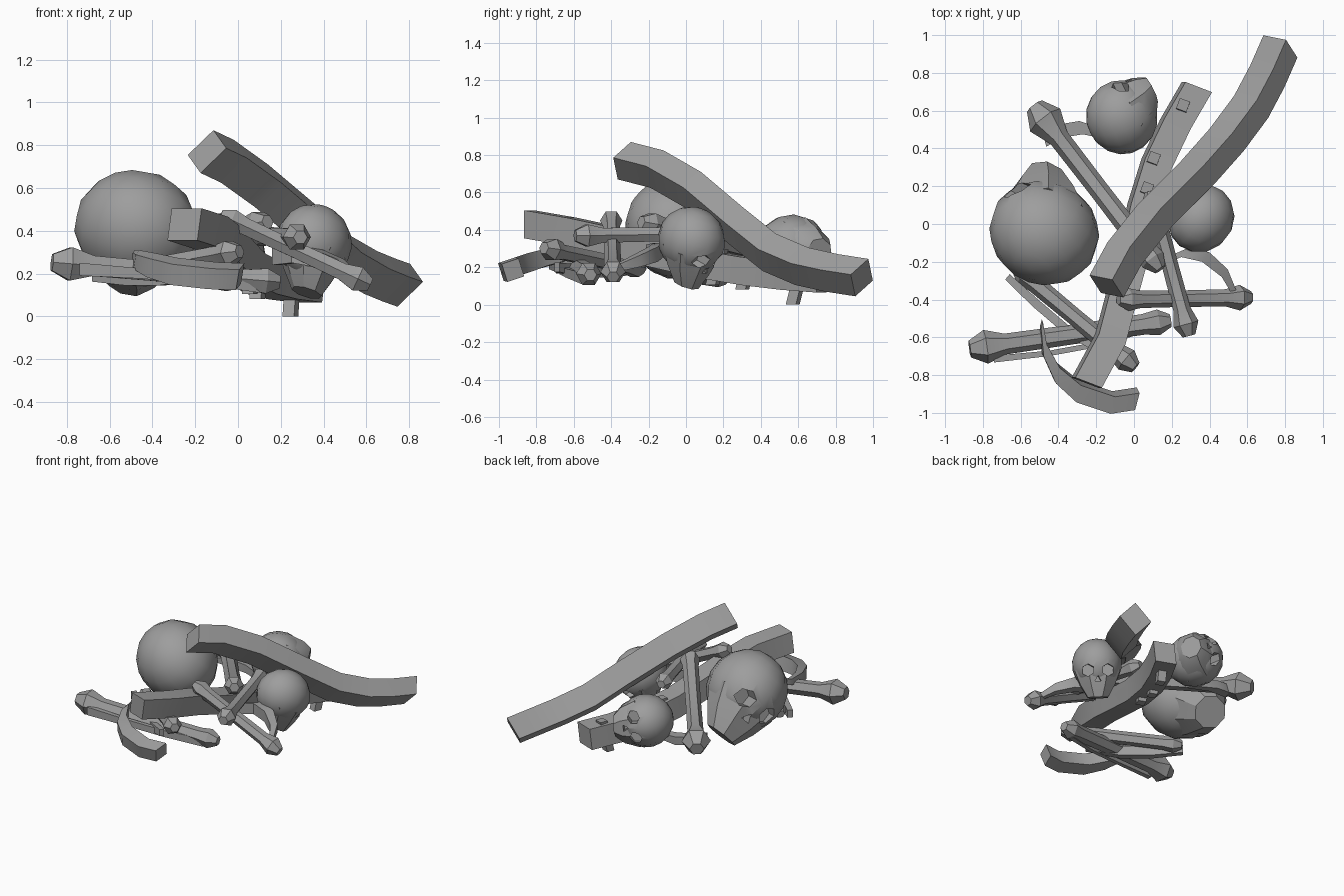
import bpy, bmesh, math
from mathutils import Vector, Matrix

if "Cube" in bpy.data.objects:
    bpy.data.objects.remove(bpy.data.objects["Cube"])

grey = bpy.data.materials.new("dull_grey")
grey.diffuse_color = (0.34, 0.34, 0.34, 1)
grey.use_nodes = True
grey.node_tree.nodes["Principled BSDF"].inputs["Base Color"].default_value = grey.diffuse_color


def add_object(name, bm):
    bmesh.ops.recalc_face_normals(bm, faces=bm.faces)
    me = bpy.data.meshes.new(name)
    bm.to_mesh(me)
    bm.free()
    me.materials.append(grey)
    ob = bpy.data.objects.new(name, me)
    bpy.context.collection.objects.link(ob)
    return ob


def loft(name, rings):
    """Skin a list of point rings and cap both ends."""
    bm = bmesh.new()
    vs = [[bm.verts.new(p) for p in r] for r in rings]
    n = len(vs[0])
    for r0, r1 in zip(vs, vs[1:]):
        for i in range(n):
            bm.faces.new((r0[i], r0[(i + 1) % n], r1[(i + 1) % n], r1[i]))
    bm.faces.new(vs[0])
    bm.faces.new(vs[-1])
    return add_object(name, bm)


def beam(name, path, a, b, taper=None):
    """Four-sided bar with half-width vectors a and b swept along a path."""
    a, b = Vector(a), Vector(b)
    rings = []
    for i, p in enumerate(path):
        t = taper[i] if taper else 1
        rings.append([Vector(p) + t * (s * a + q * b)
                      for s, q in ((1, 1), (1, -1), (-1, -1), (-1, 1))])
    return loft(name, rings)


def bone(name, p, q, shaft, knob1, knob2, sides=6):
    """Long bone: slim shaft with a faceted knob at each end."""
    p, q = Vector(p), Vector(q)
    d = (q - p).normalized()
    length = (q - p).length
    rot = d.to_track_quat('Z', 'Y')
    profile = [(-knob1 * 0.95, knob1 * 0.5), (0, knob1), (knob1 * 1.2, shaft),
               (length / 2, shaft * 0.95), (length - knob2 * 1.2, shaft),
               (length, knob2), (length + knob2 * 0.95, knob2 * 0.5)]
    rings = [[p + rot @ Vector((r * math.cos(k * math.tau / sides),
                                r * math.sin(k * math.tau / sides), t))
              for k in range(sides)] for t, r in profile]
    return loft(name, rings)


def skull(name, centre, r, face, down, chin):
    """Round cranium running into a tapered jaw, with hollow eyes and nose."""
    f = Vector(face).normalized()
    up = -Vector(down)
    up = (up - f * up.dot(f)).normalized()
    s = f.cross(up)
    m = Matrix((s, f, up)).transposed().to_4x4()
    m.translation = Vector(centre)
    bm = bmesh.new()
    bmesh.ops.create_uvsphere(bm, u_segments=14, v_segments=9, radius=r)
    bmesh.ops.scale(bm, verts=bm.verts, vec=(0.97, 1.06, 1.0))
    bm.transform(m)
    head = add_object(name + "_cranium", bm)
    # jaw: octagonal taper
    rings = []
    for z, y, w, d in ((-0.25, 0.03, 0.95, 0.95), (-0.8, 0.17, 0.72, 0.7), (-chin, 0.33, 0.42, 0.4)):
        rings.append([m @ (Vector((w * math.cos(k * math.tau / 8 + math.pi / 8),
                                   y + d * math.sin(k * math.tau / 8 + math.pi / 8), z)) * r)
                      for k in range(8)])
    jaw = loft(name + "_jaw", rings)
    # sockets
    bm = bmesh.new()
    for x, z, size, n in ((-0.38, -0.28, 0.23, 6), (0.38, -0.28, 0.23, 6), (0, -0.64, 0.14, 3)):
        place = Matrix.Translation((x * r, 0.95 * r, z * r)) @ Matrix.Rotation(math.pi / 2, 4, 'X')
        bmesh.ops.create_cone(bm, cap_ends=True, segments=n, radius1=size * r * 0.9,
                              radius2=size * r * 1.1, depth=0.85 * r, matrix=m @ place)
    cutter = add_object(name + "_socket_cutter", bm)
    for part in (head, jaw):
        mod = part.modifiers.new("sockets", 'BOOLEAN')
        mod.object = cutter
        mod.operation = 'DIFFERENCE'
        mod.solver = 'EXACT'
        bpy.context.view_layer.objects.active = part
        bpy.ops.object.modifier_apply(modifier=mod.name)
    bpy.data.objects.remove(cutter)


# skulls
skull("large_skull", (-0.475, -0.045, 0.41), 0.28, (-0.87, 0.45, 0.15), (0.2, 0.7, -0.65), 1.3)
skull("back_skull", (-0.065, 0.565, 0.30), 0.188, (-0.42, 0.88, 0.15), (0.87, 0.4, -0.15), 1.1)
skull("right_skull", (0.355, 0.03, 0.345), 0.178, (0.55, 0.72, -0.42), (-0.2, -0.2, -0.92), 1.3)

# warped timber lying over the heap
beam("upper_beam",
     [(-0.145, -0.33, 0.77), (-0.05, -0.155, 0.725), (0.11, 0.045, 0.61),
      (0.335, 0.27, 0.42), (0.49, 0.445, 0.28), (0.62, 0.62, 0.205),
      (0.705, 0.78, 0.17), (0.775, 0.94, 0.145)],
     (0.06, -0.012, 0.058), (-0.03, 0.047, 0.042))

# second timber through the heap, with pegs
beam("lower_beam",
     [(-0.25, -0.84, 0.43), (-0.125, -0.61, 0.39), (-0.07, -0.40, 0.345),
      (-0.01, -0.18, 0.28), (0.045, 0.08, 0.22), (0.12, 0.32, 0.18),
      (0.22, 0.53, 0.155), (0.333, 0.725, 0.14)],
     (0.07, -0.027, 0), (0.01, 0.0, 0.075))
for top, low in (((0.26, 0.63, 0.24), (0.245, 0.57, 0.0)),
                 ((0.105, 0.35, 0.27), (0.09, 0.30, 0.08)),
                 ((0.07, 0.19, 0.295), (0.055, 0.14, 0.105))):
    beam("peg", [top, low], (0.027, -0.01, 0), (0.01, 0.027, 0))

# long bones
bone("back_bone", (-0.47, 0.55, 0.25), (0.10, -0.19, 0.43), 0.055, 0.1, 0.068)
bone("front_bone", (-0.785, -0.65, 0.245), (0.13, -0.52, 0.165), 0.055, 0.09, 0.068)
bone("inner_bone", (-0.58, -0.27, 0.20), (-0.04, -0.72, 0.295), 0.048, 0.06, 0.066)
bone("right_bone", (-0.03, -0.40, 0.45), (0.56, -0.39, 0.175), 0.046, 0.06, 0.068)
bone("cross_bone", (0.10, 0.12, 0.38), (0.275, -0.53, 0.37), 0.046, 0.06, 0.068)

# ribs and thin bones
beam("front_rib",
     [(-0.49, -0.53, 0.285), (-0.475, -0.66, 0.265), (-0.41, -0.79, 0.24),
      (-0.30, -0.885, 0.21), (-0.12, -0.945, 0.19), (0.01, -0.925, 0.185)],
     (0.012, 0.045, 0.015), (0.008, -0.015, 0.048), (0.4, 0.7, 0.9, 1, 1, 1))
beam("right_rib",
     [(0.18, -0.19, 0.28), (0.27, -0.15, 0.29), (0.38, -0.175, 0.27),
      (0.48, -0.26, 0.235), (0.53, -0.36, 0.20)],
     (0.02, 0.025, 0), (0, 0, 0.04), (1, 1, 1, 0.8, 0.5))
beam("left_rib",
     [(-0.67, -0.28, 0.19), (-0.52, -0.42, 0.18), (-0.35, -0.565, 0.18),
      (-0.15, -0.69, 0.20)],
     (0.015, 0.018, 0), (0, 0, 0.035), (0.8, 1, 1, 0.7))
beam("back_rib",
     [(-0.47, 0.43, 0.24), (-0.40, 0.49, 0.22), (-0.28, 0.51, 0.20), (-0.1, 0.46, 0.17)],
     (-0.01, 0.035, 0), (0, 0, 0.03), (0.6, 1, 1, 0.7))
beam("thin_bone",
     [(-0.74, -0.715, 0.22), (-0.45, -0.685, 0.20), (-0.15, -0.63, 0.17), (0.1, -0.54, 0.14)],
     (0, 0.018, 0), (0, 0, 0.03), (1, 0.8, 0.8, 1))

# soft shading with sharp edges kept
for ob in bpy.data.objects:
    ob.select_set(True)
bpy.context.view_layer.objects.active = bpy.data.objects["upper_beam"]
bpy.ops.object.shade_smooth_by_angle(angle=math.radians(32))
